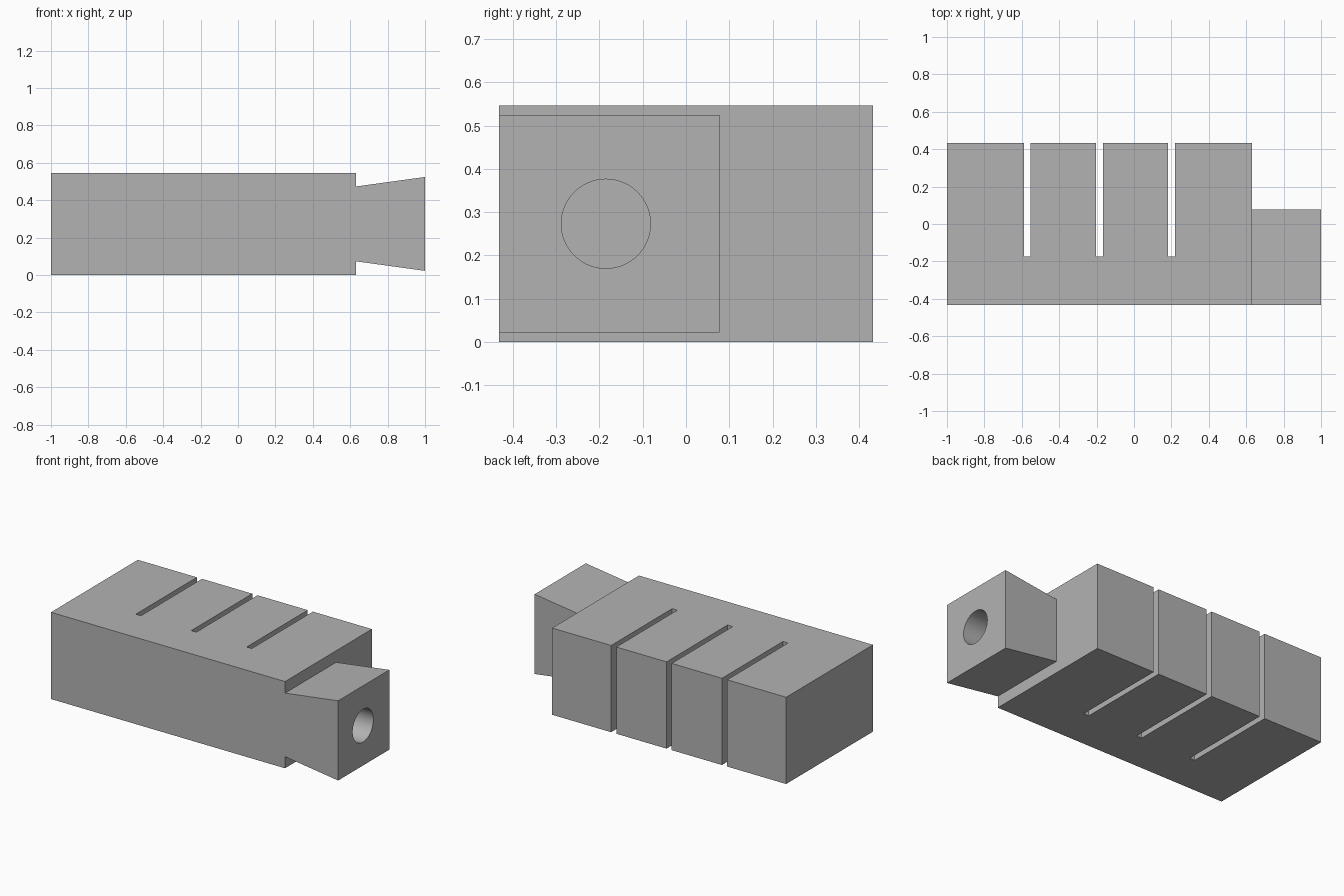
import bpy
import bmesh
from math import pi, radians
from mathutils import Matrix, Vector

default = bpy.data.objects.get("Cube")
if default:
    bpy.data.objects.remove(default, do_unlink=True)

grey = bpy.data.materials.new("plain grey")
grey.use_nodes = True
grey.diffuse_color = (0.45, 0.45, 0.45, 1)
grey.node_tree.nodes["Principled BSDF"].inputs["Base Color"].default_value = grey.diffuse_color

FRONT, BACK, TOP = -0.432, 0.432, 0.546
SHOULDER = 0.63


def make_object(name, bm):
    bmesh.ops.recalc_face_normals(bm, faces=bm.faces)
    mesh = bpy.data.meshes.new(name)
    bm.to_mesh(mesh)
    bm.free()
    mesh.materials.append(grey)
    obj = bpy.data.objects.new(name, mesh)
    bpy.context.collection.objects.link(obj)
    return obj


def prism(name, points, direction):
    """Extrude a flat outline along a direction."""
    bm = bmesh.new()
    face = bm.faces.new([bm.verts.new(p) for p in points])
    new = bmesh.ops.extrude_face_region(bm, geom=[face], use_keep_orig=True)["geom"]
    verts = [v for v in new if isinstance(v, bmesh.types.BMVert)]
    bmesh.ops.translate(bm, verts=verts, vec=Vector(direction))
    return make_object(name, bm)


def combine(target, tool, operation):
    """Apply a boolean and remove the tool object."""
    tool.hide_render = True
    mod = target.modifiers.new(operation.title(), "BOOLEAN")
    mod.operation = operation
    mod.solver = "EXACT"
    mod.object = tool
    bpy.ops.object.select_all(action="DESELECT")
    bpy.context.view_layer.objects.active = target
    target.select_set(True)
    bpy.ops.object.modifier_apply(modifier=mod.name)
    bpy.data.objects.remove(tool, do_unlink=True)


# Body: comb outline with three slots open to the back
outline = [(-1, BACK, 0), (-1, FRONT, 0), (SHOULDER, FRONT, 0), (SHOULDER, BACK, 0)]
for x in (0.201, -0.185, -0.571):
    right, left = x + 0.018, x - 0.018
    outline += [(right, BACK, 0), (right, -0.175, 0), (left, -0.175, 0), (left, BACK, 0)]
body = prism("slotted_block", outline, (0, 0, TOP))

# Neck: flares outward to the end, flush with the front face
mid = TOP / 2
neck_outline = [(0.6, FRONT, mid - 0.2), (SHOULDER, FRONT, mid - 0.2),
                (1, FRONT, mid - 0.251), (1, FRONT, mid + 0.251),
                (SHOULDER, FRONT, mid + 0.2), (0.6, FRONT, mid + 0.2)]
neck = prism("flared_neck", neck_outline, (0, 0.509, 0))
combine(body, neck, "UNION")

# Round blind bore in the neck end
bm = bmesh.new()
bmesh.ops.create_cone(bm, cap_ends=True, segments=64, radius1=0.103, radius2=0.103, depth=0.5,
                      matrix=Matrix.Translation((0.88, -0.185, mid)) @ Matrix.Rotation(pi / 2, 4, "Y"))
combine(body, make_object("bore_cutter", bm), "DIFFERENCE")

bpy.ops.object.shade_smooth_by_angle(angle=radians(30))
